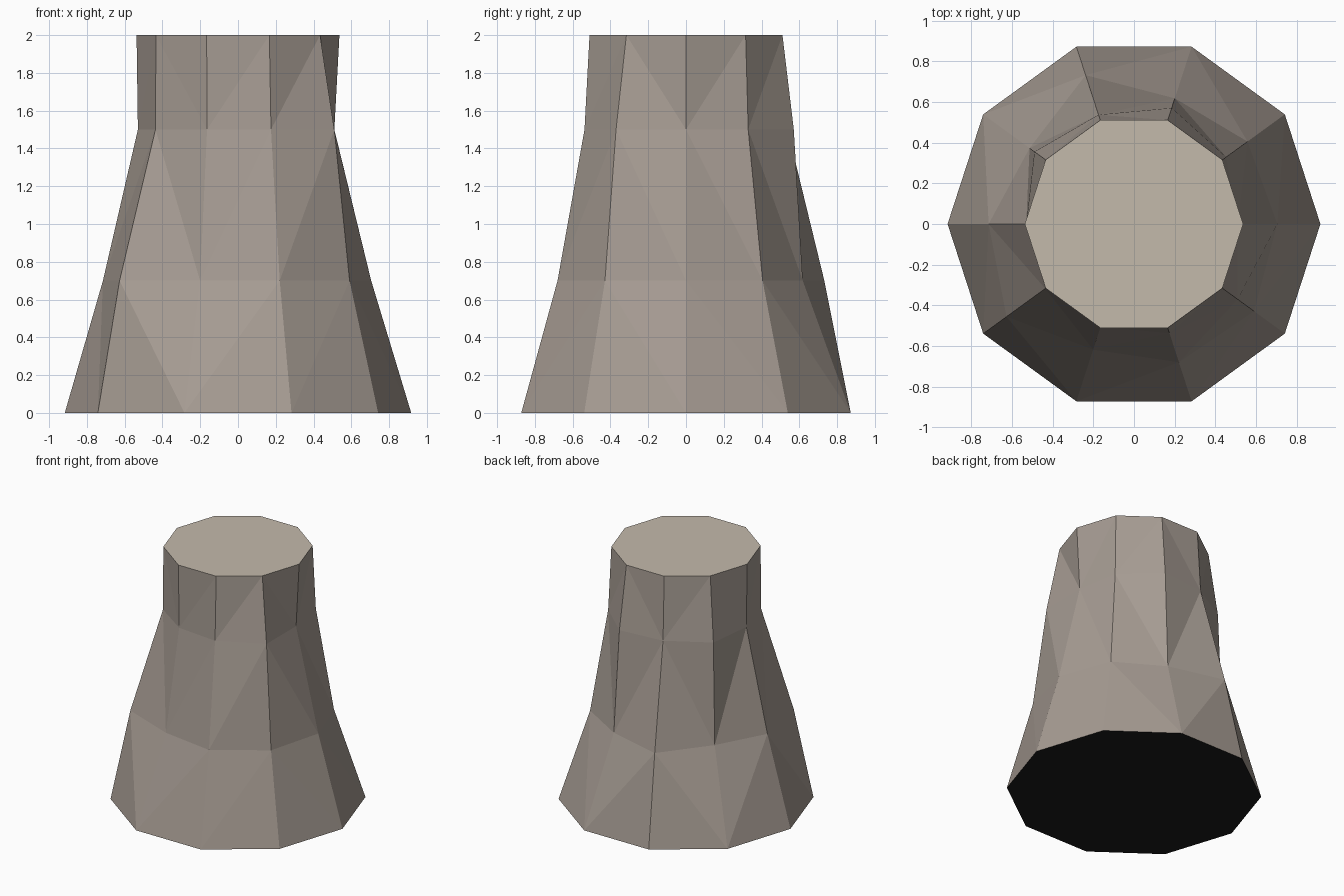
import bpy, bmesh, math

if "Cube" in bpy.data.objects:
    bpy.data.objects.remove(bpy.data.objects["Cube"])

def material(name, rgb):
    m = bpy.data.materials.new(name)
    m.diffuse_color = (*rgb, 1)
    m.use_nodes = True
    m.node_tree.nodes["Principled BSDF"].inputs["Base Color"].default_value = m.diffuse_color
    return m

SIDES = 10
# height and the radius at each corner, counter-clockwise from +x
rings = [
    (0.0, [0.917] * SIDES),
    (0.7, [0.705, 0.69, 0.65, 0.77, 0.635, 0.715, 0.775, 0.65, 0.715, 0.73]),
    (1.5, [0.51, 0.56, 0.60, 0.565, 0.605, 0.53, 0.54, 0.53, 0.565, 0.63]),
    (2.0, [0.537] * SIDES),
]

bm = bmesh.new()
loops = []
for z, radii in rings:
    loops.append([bm.verts.new((r * math.cos(math.tau * i / SIDES),
                                r * math.sin(math.tau * i / SIDES), z))
                  for i, r in enumerate(radii)])

# rough-hewn walls, split along the shorter diagonal
walls = []
for low, high in zip(loops, loops[1:]):
    for i in range(SIDES):
        j = (i + 1) % SIDES
        walls.append(bm.faces.new((low[i], low[j], high[j], high[i])))
bmesh.ops.triangulate(bm, faces=walls, quad_method='SHORT_EDGE')

# flat cut top and dark underside
bm.faces.new(loops[-1]).material_index = 1
bm.faces.new(loops[0][::-1]).material_index = 2

mesh = bpy.data.meshes.new("stump")
bm.to_mesh(mesh)
bm.free()
for m in (material("weathered bark", (0.38, 0.33, 0.29)),
          material("pale cut top", (0.55, 0.49, 0.41)),
          material("dark underside", (0.01, 0.01, 0.01))):
    mesh.materials.append(m)
bpy.context.collection.objects.link(bpy.data.objects.new("stump", mesh))
